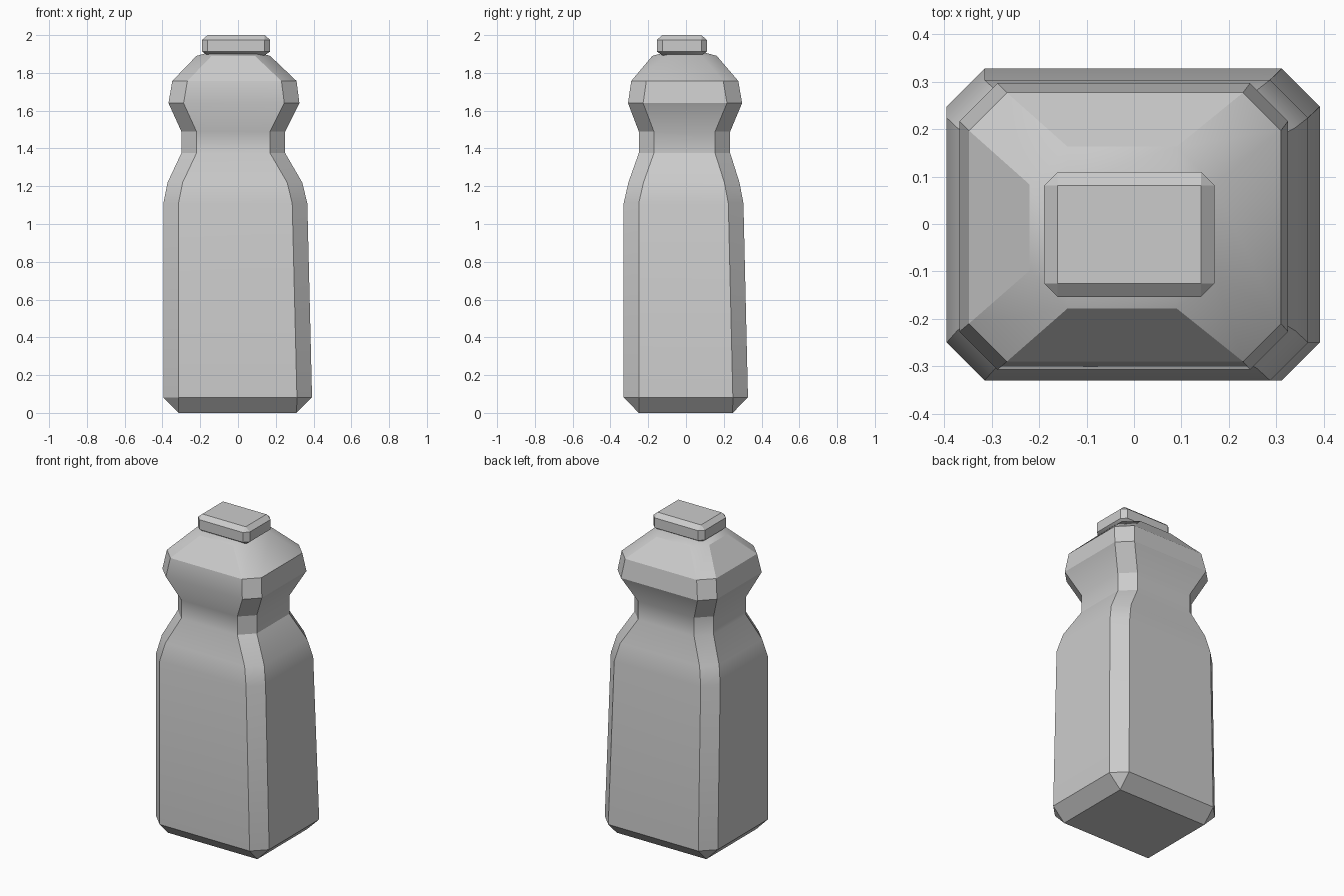
import bpy, bmesh, math

if "Cube" in bpy.data.objects:
    bpy.data.objects.remove(bpy.data.objects["Cube"])


def ring(bm, x0, x1, y0, y1, z, c):
    """Rectangle with corners cut by c, counter-clockwise from above."""
    pts = [(x0 + c, y0), (x1 - c, y0), (x1, y0 + c), (x1, y1 - c),
           (x1 - c, y1), (x0 + c, y1), (x0, y1 - c), (x0, y0 + c)]
    return [bm.verts.new((x, y, z)) for x, y in pts]


def loft(name, sections):
    bm = bmesh.new()
    rings = [ring(bm, *s) for s in sections]
    for a, b in zip(rings, rings[1:]):
        for i in range(8):
            j = (i + 1) % 8
            bm.faces.new((a[i], a[j], b[j], b[i]))
    bm.faces.new(rings[0][::-1])
    bm.faces.new(rings[-1])
    # end rings have no corner cut: merge their doubled corners
    bmesh.ops.remove_doubles(bm, verts=bm.verts[:], dist=0.0005)
    bmesh.ops.recalc_face_normals(bm, faces=bm.faces[:])
    me = bpy.data.meshes.new(name)
    bm.to_mesh(me)
    bm.free()
    ob = bpy.data.objects.new(name, me)
    bpy.context.collection.objects.link(ob)
    bpy.ops.object.select_all(action='DESELECT')
    ob.select_set(True)
    bpy.context.view_layer.objects.active = ob
    bpy.ops.object.shade_smooth_by_angle(angle=math.radians(30))
    return ob


# Bottle body: x0, x1, y0, y1, z, corner cut
loft("bottle_body", [
    (-0.315, 0.31, -0.25, 0.247, 0.0, 0),
    (-0.395, 0.392, -0.33, 0.328, 0.082, 0.08),
    (-0.395, 0.367, -0.33, 0.304, 1.11, 0.08),
    (-0.373, 0.340, -0.305, 0.283, 1.22, 0.08),
    (-0.300, 0.250, -0.250, 0.234, 1.375, 0.08),
    (-0.300, 0.250, -0.250, 0.234, 1.49, 0.08),
    (-0.368, 0.325, -0.307, 0.297, 1.64, 0.08),
    (-0.348, 0.310, -0.290, 0.277, 1.757, 0.08),
    (-0.220, 0.170, -0.178, 0.163, 1.89, 0.08),
    (-0.140, 0.090, -0.098, 0.083, 1.912, 0),
])

# Bevelled cap
b = 0.029
X0, X1, Y0, Y1 = -0.19, 0.17, -0.154, 0.11
inner = (X0 + b, X1 - b, Y0 + b, Y1 - b)
loft("cap", [
    (*inner, 1.893, 0),
    (X0, X1, Y0, Y1, 1.913, b),
    (X0, X1, Y0, Y1, 1.975, b),
    (*inner, 2.0, 0),
])
